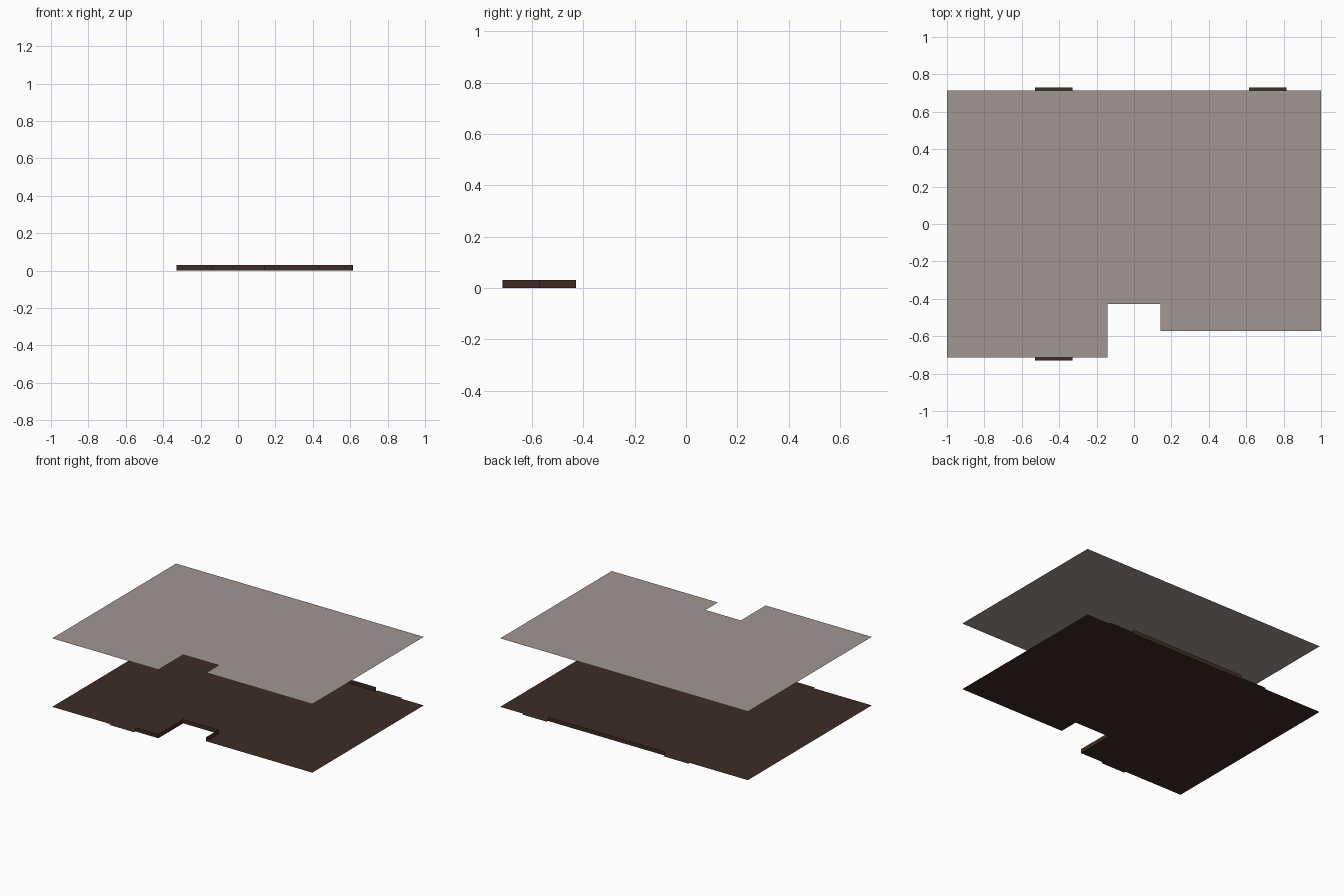
import bpy

if "Cube" in bpy.data.objects:
    bpy.data.objects.remove(bpy.data.objects["Cube"])

C = 1 / 7            # plan grid cell
H = 0.5              # ceiling height
BASE = 0.03          # baseboard height
LIP = 0.1 * C        # doorway threshold depth


def material(name, rgb):
    m = bpy.data.materials.new(name)
    m.diffuse_color = (*rgb, 1)
    m.use_nodes = True
    m.node_tree.nodes["Principled BSDF"].inputs["Base Color"].default_value = m.diffuse_color
    return m


BROWN = material("dark brown floor", (0.047, 0.024, 0.017))
TRIM = material("brown trim", (0.052, 0.025, 0.018))
OLIVE = material("olive brown threshold", (0.042, 0.034, 0.018))
GREY = material("warm grey ceiling", (0.35, 0.31, 0.293))


def sheet(name, verts, faces, mat):
    me = bpy.data.meshes.new(name)
    me.from_pydata(verts, [], faces)
    me.materials.append(mat)
    ob = bpy.data.objects.new(name, me)
    bpy.context.collection.objects.link(ob)
    return ob


def plan(name, outline, z, mat):
    return sheet(name, [(x, y, z) for x, y in outline], [range(len(outline))], mat)


def baseboard(name, path):
    n = len(path)
    verts = [(x, y, z) for z in (0, BASE) for x, y in path]
    faces = [(i, i + 1, n + i + 1, n + i) for i in range(n - 1)]
    return sheet(name, verts, faces, TRIM)


# room outline with the front notch, shared by floor and ceiling
room = [(-1, -5 * C), (-C, -5 * C), (-C, -3 * C), (C, -3 * C),
        (C, -4 * C), (1, -4 * C), (1, 5 * C), (-1, 5 * C)]
plan("floor", room, 0, BROWN)
plan("ceiling", room, H, GREY)

# doorway thresholds just outside the walls
for name, cx, side, mat in (("front_threshold", -3 * C, -1, BROWN),
                            ("back_left_threshold", -3 * C, 1, OLIVE),
                            ("back_right_threshold", 5 * C, 1, OLIVE)):
    y0, y1 = sorted((side * 5 * C, side * (5 * C + LIP)))
    plan(name, [(cx - 0.1, y0), (cx + 0.1, y0), (cx + 0.1, y1), (cx - 0.1, y1)], 0, mat)

# baseboards: front wall beside the door and around the notch, back wall between doors
baseboard("front_baseboard", [(-3 * C + 0.1, -5 * C)] + room[1:5])
baseboard("back_baseboard", [(5 * C - 0.1, 5 * C), (-3 * C + 0.1, 5 * C)])
